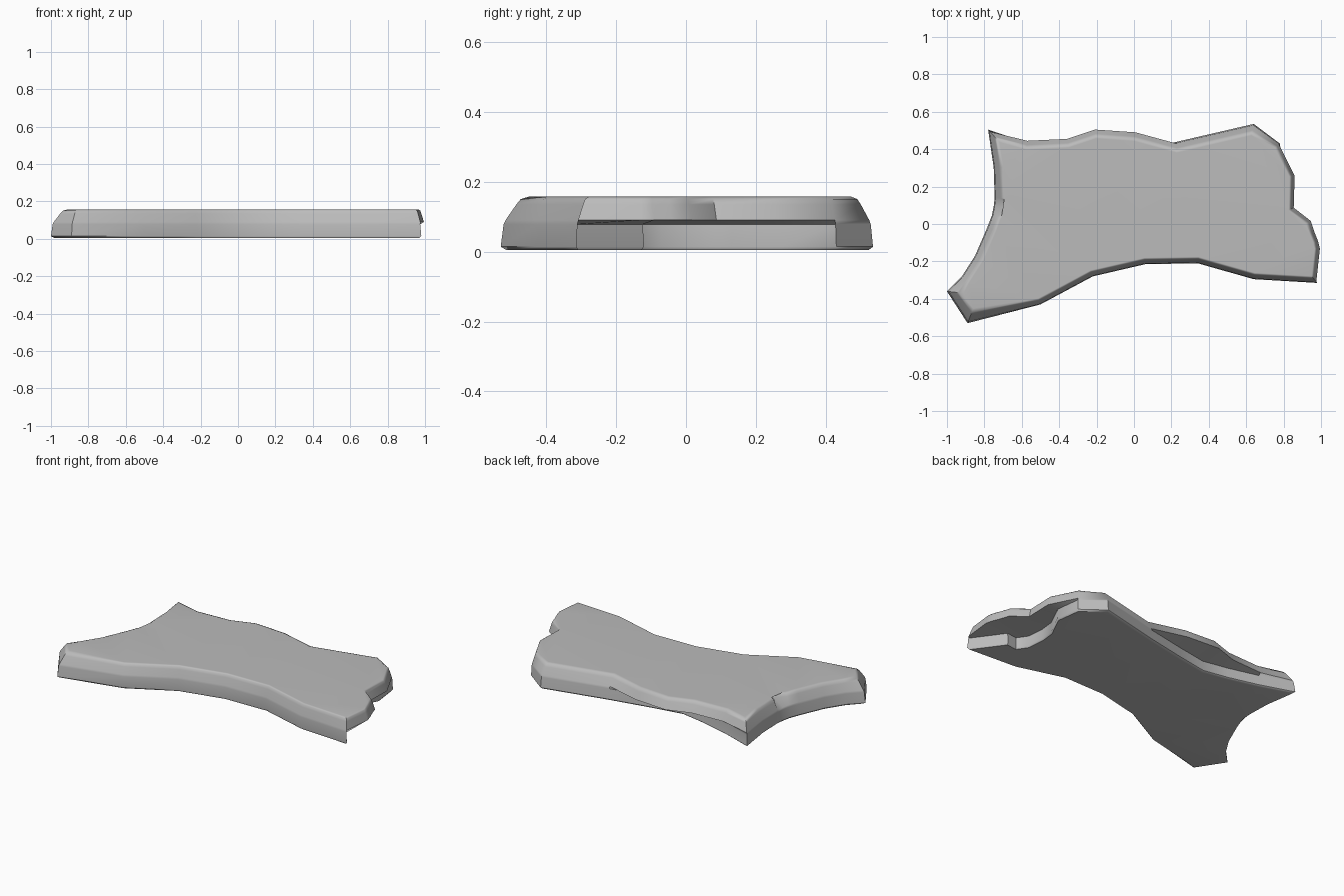
import bpy
import bmesh
from mathutils import Vector

cube = bpy.data.objects.get("Cube")
if cube:
    bpy.data.objects.remove(cube)

# Stone material
stone = bpy.data.materials.new("stone_grey")
stone.use_nodes = True
grey = (0.5, 0.5, 0.5, 1)
stone.diffuse_color = grey
stone.node_tree.nodes["Principled BSDF"].inputs["Base Color"].default_value = grey
stone.node_tree.nodes["Principled BSDF"].inputs["Roughness"].default_value = 0.8

# Plan outline of each edge, counter-clockwise from the front-left point
front = [(-.89, -.53), (-.5, -.43), (-.22, -.28), (.06, -.215), (.34, -.21), (.64, -.295)]
end = [(.98, -.315), (1, -.13), (.99, -.09), (.97, -.04), (.95, .02), (.86, .09), (.865, .26), (.78, .43)]
back = [(.64, .535), (.23, .44), (.01, .5), (-.21, .515), (-.36, .465), (-.57, .455)]
side = [(-.78, .505), (-.75, .3), (-.745, .14), (-.75, .095), (-.76, .045),
        (-.785, -.02), (-.85, -.17), (-.92, -.28), (-1, -.36)]
outline = [Vector(p) for p in front + end + back + side]
taper = [.05] + [.03] * (len(front) - 1) + [.03] * len(end) + [.05] * len(back) + [.045] * len(side)
taper[-1] = taper[0] = .06
count = len(outline)

# Foot of the slab, hollowed under the end and the back
foot = [p.copy() for p in outline]
e, b = len(front), len(front) + len(end)
for i, p in enumerate([(.84, -.12), (.77, -.13), (.73, -.07), (.72, .04), (.73, .13), (.8, .27)]):
    foot[e + 1 + i] = Vector(p)
for i, p in enumerate([(-.02, .39), (-.22, .355), (-.38, .385), (-.57, .435)]):
    foot[b + 2 + i] = Vector(p)

notch = b + len(back) + 3


def inward(points, i):
    """Mitred inward offset direction at a corner."""
    before = (points[i] - points[i - 1]).normalized()
    after = (points[(i + 1) % len(points)] - points[i]).normalized()
    n1, n2 = Vector((-before.y, before.x)), Vector((-after.y, after.x))
    mid = (n1 + n2).normalized()
    return mid / max(mid.dot(n1), .55)


bm = bmesh.new()


def ring(points, z, inset, pull=0):
    verts = []
    for i, p in enumerate(points):
        q = p + inward(points, i) * inset * taper[i]
        if i == notch:
            q.x += pull
        verts.append(bm.verts.new((q.x, q.y, z)))
    return verts


# Stack of contours from the underside to the top
rings = [ring(foot, .004, .25), ring(foot, .014, 0), ring(foot, .078, .12),
         ring(outline, .09, .2), ring(outline, .135, .65, .045),
         ring(outline, .15, .83, .075), ring(outline, .157, 1.15, .09)]
for low, high in zip(rings, rings[1:]):
    for i in range(count):
        j = (i + 1) % count
        bm.faces.new((low[i], low[j], high[j], high[i]))
caps = [bm.faces.new(rings[0][::-1]), bm.faces.new(rings[-1])]
bmesh.ops.triangulate(bm, faces=caps)
bmesh.ops.recalc_face_normals(bm, faces=bm.faces[:])

mesh = bpy.data.meshes.new("stone_slab")
bm.to_mesh(mesh)
bm.free()
mesh.materials.append(stone)
slab = bpy.data.objects.new("stone_slab", mesh)
bpy.context.collection.objects.link(slab)

# Soft rims with crisp undercuts
bpy.context.view_layer.objects.active = slab
slab.select_set(True)
bpy.ops.object.shade_smooth_by_angle(angle=.75)
weighted = slab.modifiers.new("flat_top", 'WEIGHTED_NORMAL')
weighted.keep_sharp = True
